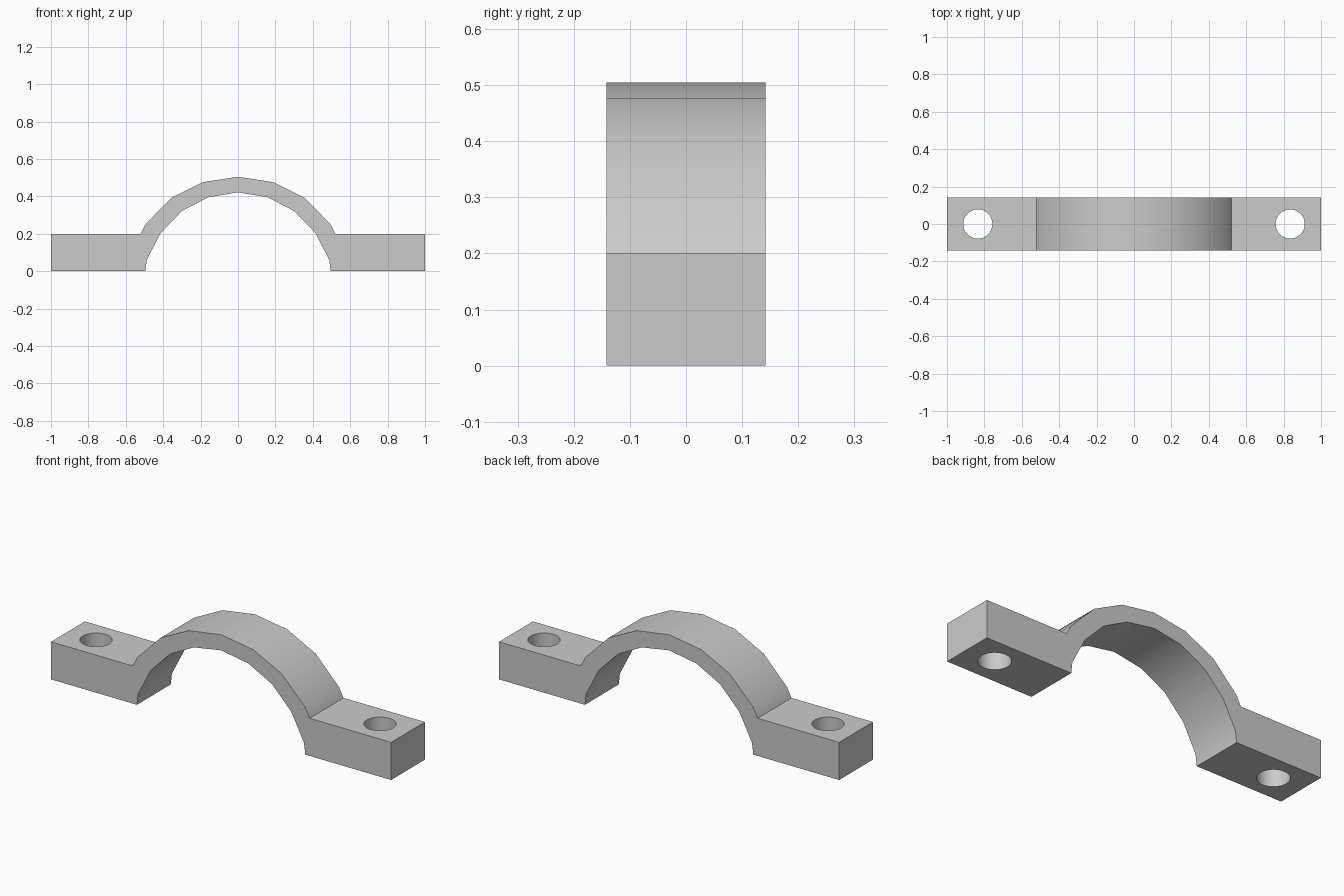
import bpy
import bmesh
import math

cube = bpy.data.objects.get("Cube")
if cube:
    bpy.data.objects.remove(cube, do_unlink=True)

HALF_WIDTH = 0.142
HOLE_X, HOLE_RADIUS = 0.835, 0.078

grey = bpy.data.materials.new("light grey")
grey.use_nodes = True
colour = (0.6, 0.6, 0.6, 1)
grey.diffuse_color = colour
grey.node_tree.nodes["Principled BSDF"].inputs["Base Color"].default_value = colour

# Half profile of the strap: outer side from crown to foot, then inner side back up
outer = [(0, 0.505), (0.19, 0.476), (0.357, 0.392), (0.494, 0.252), (0.521, 0.2), (1, 0.2)]
inner = [(1, 0), (0.495, 0), (0.488, 0.06), (0.414, 0.204), (0.3, 0.322), (0.16, 0.395), (0, 0.422)]
half = outer + inner
profile = half + [(-x, z) for x, z in reversed(half[1:-1])]

# Clamp body: mirrored profile extruded across its width
bm = bmesh.new()
face = bm.faces.new([bm.verts.new((x, -HALF_WIDTH, z)) for x, z in profile])
extruded = bmesh.ops.extrude_face_region(bm, geom=[face])
moved = [v for v in extruded["geom"] if isinstance(v, bmesh.types.BMVert)]
bmesh.ops.translate(bm, verts=moved, vec=(0, 2 * HALF_WIDTH, 0))
bmesh.ops.recalc_face_normals(bm, faces=bm.faces)
mesh = bpy.data.meshes.new("pipe_clamp")
bm.to_mesh(mesh)
bm.free()
clamp = bpy.data.objects.new("pipe_clamp", mesh)
bpy.context.collection.objects.link(clamp)
mesh.materials.append(grey)


# Screw holes through both feet
def drill(name, x):
    bpy.ops.mesh.primitive_cylinder_add(vertices=32, radius=HOLE_RADIUS, depth=0.6, location=(x, 0, 0.1))
    cutter = bpy.context.object
    cutter.name = name
    cutter.hide_render = True
    cutter.data.materials.append(grey)
    cut = clamp.modifiers.new(name, "BOOLEAN")
    cut.operation = "DIFFERENCE"
    cut.solver = "EXACT"
    cut.object = cutter
    bpy.context.view_layer.objects.active = clamp
    bpy.ops.object.modifier_apply(modifier=name)
    bpy.data.objects.remove(cutter, do_unlink=True)


drill("left_screw_hole", HOLE_X)
drill("right_screw_hole", -HOLE_X)

# Smooth arch and holes, crisp edges elsewhere
bpy.ops.object.select_all(action="DESELECT")
clamp.select_set(True)
bpy.context.view_layer.objects.active = clamp
bpy.ops.object.shade_smooth_by_angle(angle=math.radians(30))
